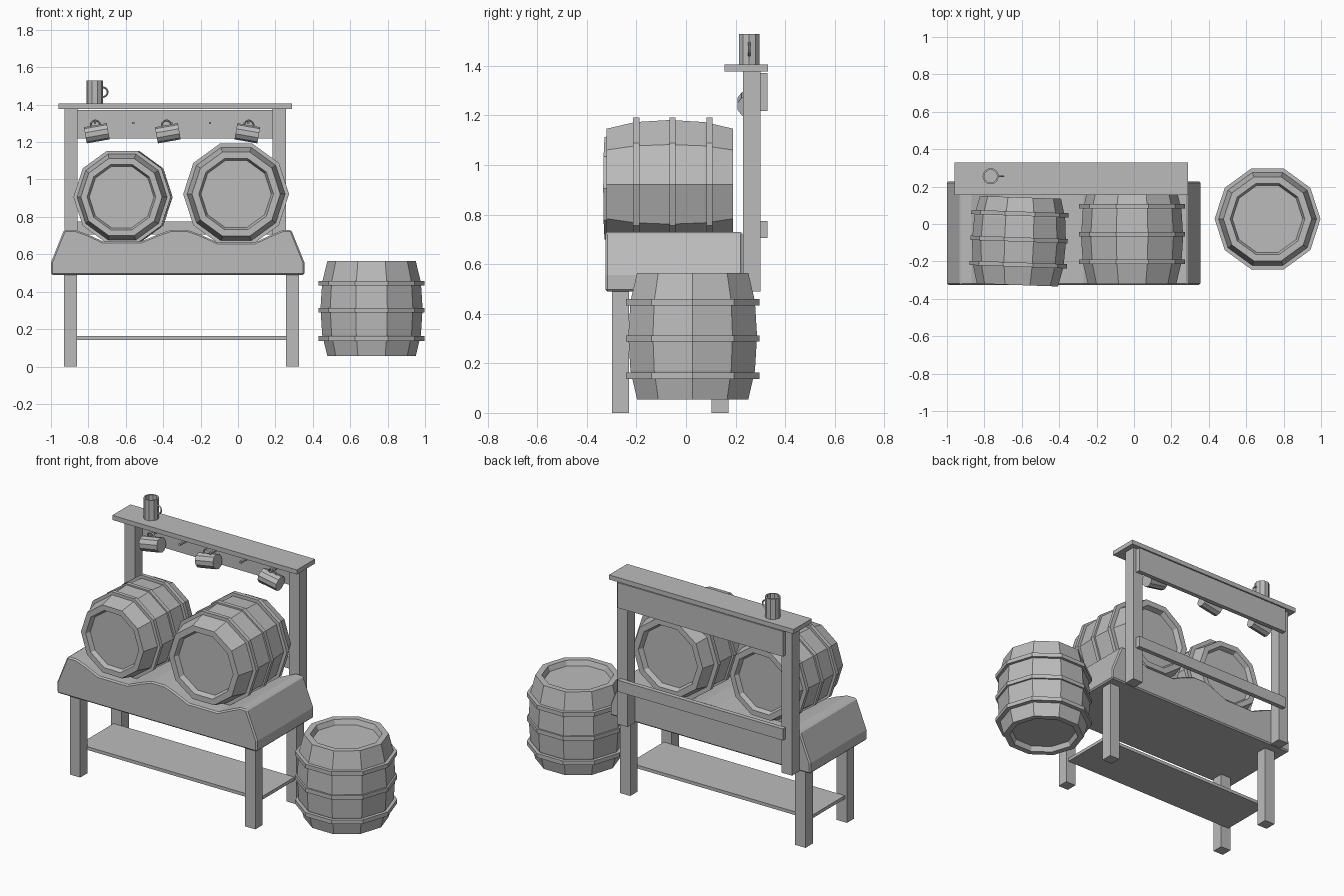
import bpy, bmesh
from math import cos, sin, pi, radians
from mathutils import Matrix, Vector

if "Cube" in bpy.data.objects:
    bpy.data.objects.remove(bpy.data.objects["Cube"])

GREY = (0.5, 0.5, 0.5, 1)
grey = bpy.data.materials.new("plain_grey")
grey.use_nodes = True
grey.diffuse_color = GREY
grey.node_tree.nodes["Principled BSDF"].inputs["Base Color"].default_value = GREY


def finish(bm, name, matrix=Matrix()):
    bmesh.ops.recalc_face_normals(bm, faces=bm.faces)
    mesh = bpy.data.meshes.new(name)
    bm.to_mesh(mesh)
    bm.free()
    mesh.materials.append(grey)
    obj = bpy.data.objects.new(name, mesh)
    obj.matrix_world = matrix
    bpy.context.collection.objects.link(obj)
    return obj


def box(name, x, y, z):
    """Box given as (low, high) ranges."""
    bm = bmesh.new()
    bmesh.ops.create_cube(bm, size=1)
    for v in bm.verts:
        v.co = Vector([(a + b) / 2 + c * (b - a) for c, (a, b) in zip(v.co, (x, y, z))])
    return finish(bm, name)


def lathe(name, profile, sides, matrix, closed=False):
    """Turn (radius, height) points about z; cap the ends, or close into a ring."""
    bm = bmesh.new()
    rings = [[bm.verts.new((r * cos(2 * pi * i / sides), r * sin(2 * pi * i / sides), z))
              for i in range(sides)] for r, z in profile]
    pairs = list(zip(rings, rings[1:]))
    if closed:
        pairs.append((rings[-1], rings[0]))
    else:
        bm.faces.new(rings[0])
        bm.faces.new(rings[-1])
    for low, high in pairs:
        for i in range(sides):
            j = (i + 1) % sides
            bm.faces.new((low[i], low[j], high[j], high[i]))
    return finish(bm, name, matrix)


def barrel(name, matrix):
    half = [(0.188, 0.225), (0.2, 0.255), (0.236, 0.255), (0.264, 0.14)]
    body = half + [(0.273, 0)] + [(r, -z) for r, z in reversed(half)]
    lathe(name + "_body", body, 10, matrix)
    for label, z in (("lower", -0.16), ("middle", -0.01), ("upper", 0.136)):
        hoop = [(0.25, z - 0.0125), (0.283, z - 0.0125), (0.283, z + 0.0125), (0.25, z + 0.0125)]
        lathe(f"{name}_{label}_hoop", hoop, 10, matrix, closed=True)


def mug(name, matrix):
    cup = [(0.044, -0.062), (0.044, 0.062), (0.035, 0.062), (0.035, -0.05)]
    lathe(name + "_cup", cup, 10, matrix)
    # Handle: outer half of a ring standing in the xz plane
    bm = bmesh.new()
    rings = []
    for i in range(9):
        a = -pi / 2 + pi * i / 8
        rings.append([bm.verts.new((0.041 + cos(a) * (0.028 + d), w, sin(a) * (0.026 + d)))
                      for d, w in ((-0.005, 0), (0, 0.005), (0.005, 0), (0, -0.005))])
    for p, q in zip(rings, rings[1:]):
        for i in range(4):
            j = (i + 1) % 4
            bm.faces.new((p[i], p[j], q[j], q[i]))
    bm.faces.new(rings[0])
    bm.faces.new(rings[-1])
    finish(bm, name + "_handle", matrix)


# Trough with two cradles, extruded front to back
outline = [(-1, 0.49), (-1, 0.556), (-0.93, 0.73), (-0.87, 0.73), (-0.8, 0.705), (-0.72, 0.668),
           (-0.52, 0.668), (-0.43, 0.705), (-0.36, 0.73), (-0.27, 0.73), (-0.2, 0.705),
           (-0.11, 0.664), (0.09, 0.664), (0.18, 0.705), (0.24, 0.73), (0.285, 0.73),
           (0.355, 0.556), (0.355, 0.49)]
bm = bmesh.new()
front = bm.faces.new([bm.verts.new((x, -0.325, z)) for x, z in outline])
extruded = bmesh.ops.extrude_face_region(bm, geom=[front])["geom"]
bmesh.ops.translate(bm, vec=(0, 0.553, 0),
                    verts=[e for e in extruded if isinstance(e, bmesh.types.BMVert)])
trough = finish(bm, "trough")
bevel = trough.modifiers.new("soft_edges", "BEVEL")
bevel.width = 0.008
bevel.segments = 1
bevel.limit_method = "ANGLE"
bevel.angle_limit = radians(40)

# Legs, shelf and posts
for side, x in (("right", (-0.93, -0.86)), ("left", (0.257, 0.326))):
    box(f"front_{side}_leg", x, (-0.298, -0.229), (0, 0.495))
    box(f"back_{side}_leg", x, (0.102, 0.172), (0, 0.495))
box("shelf", (-0.915, 0.311), (-0.23, 0.104), (0.143, 0.163))
box("right_post", (-0.928, -0.857), (0.229, 0.3), (0.49, 1.377))
box("left_post", (0.185, 0.257), (0.229, 0.3), (0.49, 1.377))

# Boards behind the posts and on top
box("peg_board", (-0.885, 0.235), (0.3, 0.328), (1.218, 1.372))
box("back_rail", (-0.885, 0.235), (0.3, 0.328), (0.705, 0.775))
box("top_board", (-0.96, 0.29), (0.155, 0.33), (1.377, 1.405))
for i in range(5):
    x = -0.765 + 0.205 * i
    box(f"peg_{i + 1}", (x - 0.006, x + 0.006), (0.235, 0.302), (1.296, 1.308))

# Barrels: two lying in the trough, one standing beside it
lying = Matrix.Rotation(pi / 2, 4, "X")
barrel("right_barrel", Matrix.Translation((-0.615, -0.092, 0.906))
       @ Matrix.Rotation(radians(-2), 4, "Z") @ lying @ Matrix.Scale(0.92, 4))
barrel("left_barrel", Matrix.Translation((-0.01, -0.065, 0.922)) @ lying)
barrel("standing_barrel", Matrix.Translation((0.714, 0.027, 0.31)))

# Mugs: one on the top board, three hanging by their handles
mug("top_mug", Matrix.Translation((-0.766, 0.255, 1.467)))
for i, (x, turn) in enumerate(((-0.755, -100), (-0.375, -100), (0.05, -80))):
    mug(f"hanging_mug_{i + 1}", Matrix.Translation((x, 0.25, 1.247))
        @ Matrix.Rotation(radians(turn), 4, "Y"))
